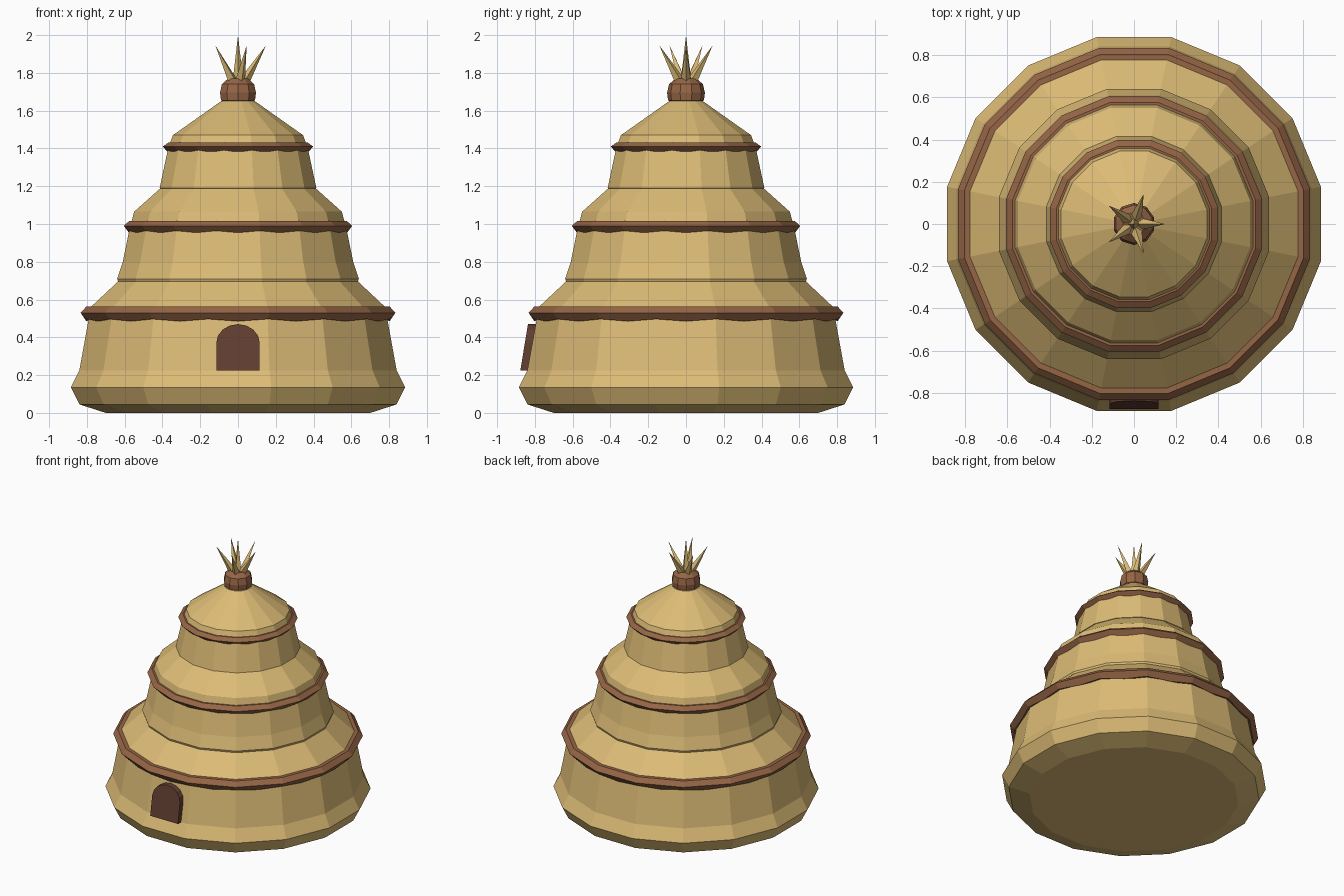
import bpy, bmesh, math
from mathutils import Vector

if "Cube" in bpy.data.objects:
    bpy.data.objects.remove(bpy.data.objects["Cube"], do_unlink=True)


def material(name, rgb):
    m = bpy.data.materials.new(name)
    m.use_nodes = True
    m.diffuse_color = (*rgb, 1)
    m.node_tree.nodes["Principled BSDF"].inputs["Base Color"].default_value = (*rgb, 1)
    return m


straw = material("straw", (0.72, 0.50, 0.18))
rope = material("rope_brown", (0.30, 0.13, 0.06))
dark = material("door_brown", (0.12, 0.05, 0.03))

SIDES = 16
FIT = 1 / math.cos(math.pi / SIDES)  # extent across flats -> corner radius


def finish(name, bm, mat):
    bmesh.ops.recalc_face_normals(bm, faces=bm.faces)
    mesh = bpy.data.meshes.new(name)
    bm.to_mesh(mesh)
    bm.free()
    mesh.materials.append(mat)
    ob = bpy.data.objects.new(name, mesh)
    bpy.context.collection.objects.link(ob)
    return ob


def lathe(name, profile, mat, sides=SIDES, fit=FIT, closed=False):
    """Revolve (radius, z) points into a faceted solid or a closed ring."""
    bm = bmesh.new()
    loops = []
    for r, z in profile:
        angles = [2 * math.pi * (i + 0.5) / sides for i in range(sides)]
        loops.append([bm.verts.new((r * fit * math.cos(a), r * fit * math.sin(a), z))
                      for a in angles])
    pairs = list(zip(loops, loops[1:]))
    if closed:
        pairs.append((loops[-1], loops[0]))
    else:
        bm.faces.new(loops[0])
        bm.faces.new(loops[-1])
    for low, high in pairs:
        for i in range(sides):
            j = (i + 1) % sides
            bm.faces.new((low[i], low[j], high[j], high[i]))
    return finish(name, bm, mat)


# Three stacked straw tiers
lathe("lower_tier", [(0.70, 0), (0.84, 0.045), (0.885, 0.135), (0.84, 0.225),
                     (0.79, 0.50), (0.78, 0.56), (0.62, 0.71)], straw)
lathe("middle_tier", [(0.60, 0.69), (0.635, 0.695), (0.64, 0.71), (0.61, 0.80),
                      (0.575, 0.97), (0.55, 1.065), (0.41, 1.19)], straw)
lathe("upper_tier", [(0.38, 1.18), (0.415, 1.19), (0.40, 1.26), (0.37, 1.40),
                     (0.345, 1.47), (0.09, 1.65)], straw)


# Rope bands with a gently sagging lower edge
def band(name, r, z, h, depth):
    ob = lathe(name, [(r - depth, z - h), (r - 0.03, z - h), (r, z),
                      (r - 0.03, z + h), (r - depth, z + h)], rope, closed=True)
    bm = bmesh.new()
    bm.from_mesh(ob.data)
    low = [e for e in bm.edges if all(v.co.z < z - h / 2 for v in e.verts)
           and all(v.co.xy.length > (r - 0.04) * FIT for v in e.verts)]
    cut = bmesh.ops.subdivide_edges(bm, edges=low, cuts=1)
    for v in cut["geom_inner"]:
        if isinstance(v, bmesh.types.BMVert):
            v.co.z -= 0.012
    bm.to_mesh(ob.data)
    bm.free()


band("lower_band", 0.833, 0.53, 0.033, 0.06)
band("middle_band", 0.605, 0.99, 0.027, 0.05)
band("upper_band", 0.398, 1.41, 0.022, 0.045)

# Knob holding the straw tuft
lathe("top_knob", [(0.075, 1.645), (0.095, 1.655), (0.10, 1.695), (0.09, 1.74),
                   (0.055, 1.77)], rope, sides=10, fit=1)


# Tuft of straw spikes
def spike(name, base, tip, radius):
    bm = bmesh.new()
    base, tip = Vector(base), Vector(tip)
    turn = (tip - base).to_track_quat("Z", "Y")
    ring = [bm.verts.new(base + turn @ Vector((radius * math.cos(a), radius * math.sin(a), 0)))
            for a in (i * math.tau / 4 for i in range(4))]
    point = bm.verts.new(tip)
    bm.faces.new(ring)
    for i in range(4):
        bm.faces.new((ring[i], ring[(i + 1) % 4], point))
    finish(name, bm, straw)


spike("centre_spike", (0, 0, 1.74), (0, 0, 2.0), 0.03)
for k in range(5):
    c, s = math.cos(k * math.tau / 5), math.sin(k * math.tau / 5)
    spike(f"outer_spike_{k + 1}", (0.025 * c, 0.025 * s, 1.74),
          (0.148 * c, 0.148 * s, 1.945), 0.03)

# Arched door leaning with the wall
bm = bmesh.new()
W, FOOT, SPRING, TOP = 0.115, 0.225, 0.37, 0.47
outline = [(-W, FOOT), (W, FOOT)]
for i in range(9):
    a = math.pi * i / 8
    outline.append((W * math.cos(a), SPRING + (TOP - SPRING) * math.sin(a)))
lean = 0.165
front = [bm.verts.new((x, -0.877 + lean * (z - FOOT), z)) for x, z in outline]
back = [bm.verts.new((x, -0.80 + lean * (z - FOOT), z)) for x, z in outline]
bm.faces.new(front)
bm.faces.new(back)
for i in range(len(outline)):
    j = (i + 1) % len(outline)
    bm.faces.new((front[i], front[j], back[j], back[i]))
finish("front_door", bm, dark)
